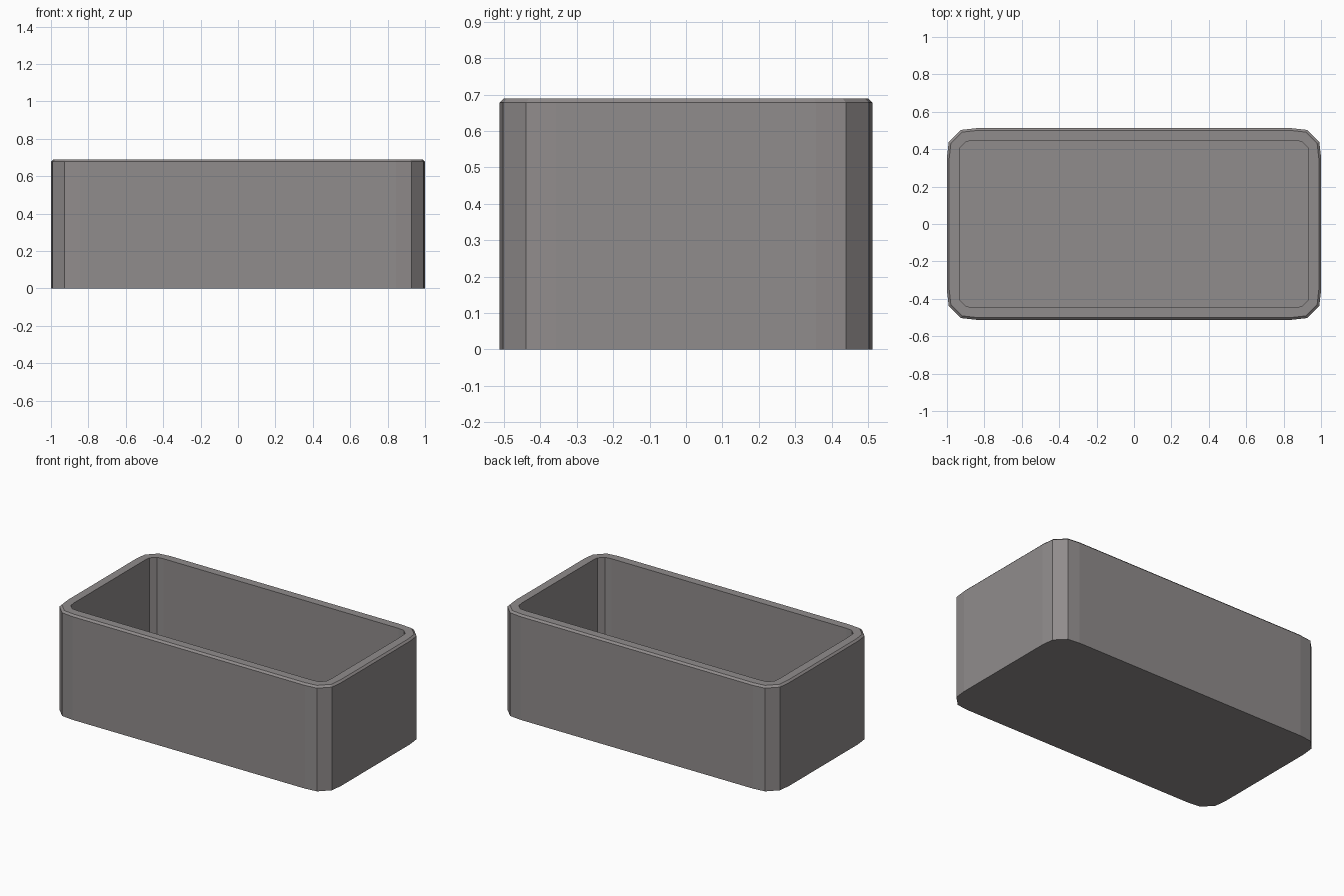
import bpy, bmesh

if "Cube" in bpy.data.objects:
    bpy.data.objects.remove(bpy.data.objects["Cube"])


def outline(hx, hy, r):
    """Rounded rectangle with three facets per corner, counter-clockwise."""
    # Corner offsets inward from the box corner, as fractions of the radius
    corner = [(0, 1), (0.06, 0.47), (0.47, 0.06), (1, 0)]
    pts = []
    for sx, sy in ((1, 1), (-1, 1), (-1, -1), (1, -1)):
        part = [(sx * (hx - a * r), sy * (hy - b * r)) for a, b in corner]
        pts += part if sx * sy > 0 else part[::-1]
    return pts


HX, HY, H = 1.0, 0.512, 0.69
WALL, FLOOR, CH = 0.066, 0.015, 0.012

# Stacked outlines: outer wall, chamfered rim, then down the inner wall
levels = [
    (HX, HY, 0.155, 0),
    (HX, HY, 0.155, H - CH),
    (HX - CH, HY - CH, 0.148, H),
    (HX - WALL, HY - WALL, 0.08, H),
    (HX - WALL, HY - WALL, 0.08, FLOOR),
]

bm = bmesh.new()
rings = [[bm.verts.new((x, y, z)) for x, y in outline(hx, hy, r)]
         for hx, hy, r, z in levels]
for lo, hi in zip(rings, rings[1:]):
    n = len(lo)
    for i in range(n):
        j = (i + 1) % n
        bm.faces.new((lo[i], lo[j], hi[j], hi[i]))

# Underside and inner floor
bm.faces.new(rings[0][::-1])
bm.faces.new(rings[-1])
bmesh.ops.recalc_face_normals(bm, faces=bm.faces)

mesh = bpy.data.meshes.new("open_box")
bm.to_mesh(mesh)
bm.free()
box = bpy.data.objects.new("open_box", mesh)
bpy.context.collection.objects.link(box)

# Dark warm grey
mat = bpy.data.materials.new("dark_grey")
mat.diffuse_color = (0.28, 0.262, 0.262, 1)
mat.use_nodes = True
mat.node_tree.nodes["Principled BSDF"].inputs["Base Color"].default_value = mat.diffuse_color
mesh.materials.append(mat)
